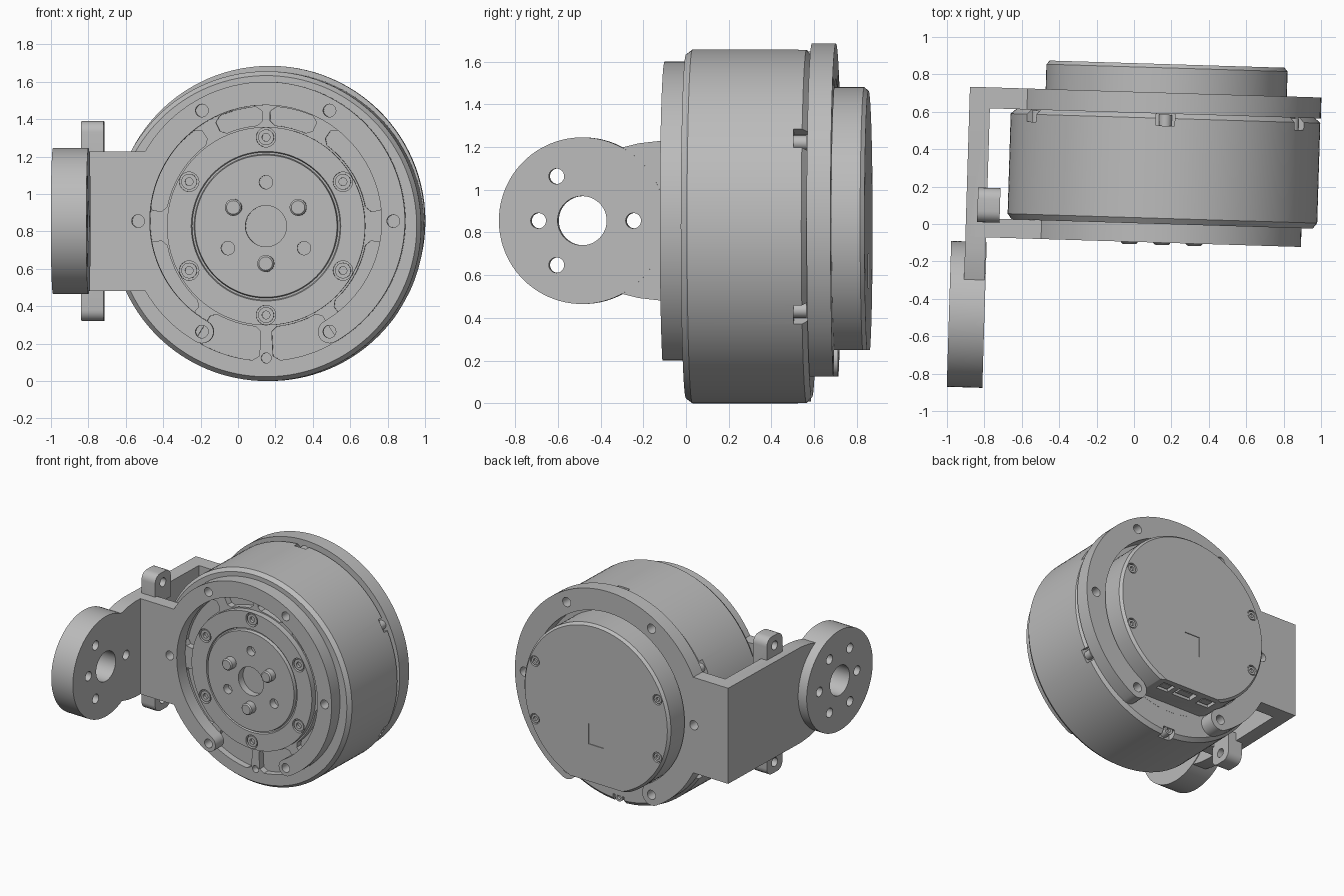
import bpy, bmesh, math
from mathutils import Matrix, Vector

if "Cube" in bpy.data.objects:
    bpy.data.objects.remove(bpy.data.objects["Cube"])

# Heights of the motor axis and of the bracket axis, and the placement of the whole assembly
ZM, ZB = 0.828, 0.855
PLACE = Matrix.Translation((0.151, 0, 0)) @ Matrix.Rotation(math.radians(-1.75), 4, 'Z')

grey = bpy.data.materials.new("machined_grey")
grey.use_nodes = True
COLOUR = (0.5, 0.5, 0.5, 1)
grey.diffuse_color = COLOUR
grey.node_tree.nodes["Principled BSDF"].inputs["Base Color"].default_value = COLOUR


def polar(r, deg, z=0.0):
    a = math.radians(deg)
    return (r * math.cos(a), z + r * math.sin(a))


def arc(r, a0, a1, n, centre=(0, 0)):
    pts = [polar(r, a0 + (a1 - a0) * i / n) for i in range(n + 1)]
    return [(p[0] + centre[0], p[1] + centre[1]) for p in pts]


def prism(bm, outline, d0, d1, axis='Y'):
    """Extrude an outline: (x, z) along Y or (y, z) along X."""
    def put(p, d):
        return (p[0], d, p[1]) if axis == 'Y' else (d, p[0], p[1])
    lo = [bm.verts.new(put(p, d0)) for p in outline]
    hi = [bm.verts.new(put(p, d1)) for p in outline]
    faces = [bm.faces.new(lo), bm.faces.new(hi[::-1])]
    for i in range(len(lo)):
        j = (i + 1) % len(lo)
        faces.append(bm.faces.new((lo[j], lo[i], hi[i], hi[j])))
    bmesh.ops.recalc_face_normals(bm, faces=faces)
    return bm


def lathe(bm, profile, at, seg=128):
    """Revolve (radius, y) points, which begin and end on the axis, about Y."""
    rings = []
    for r, y in profile:
        if r == 0:
            rings.append([bm.verts.new((at[0], y, at[1]))])
        else:
            rings.append([bm.verts.new((at[0] + r * math.cos(t), y, at[1] + r * math.sin(t)))
                          for t in (2 * math.pi * k / seg for k in range(seg))])
    faces = []
    for a, b in zip(rings, rings[1:]):
        for k in range(seg):
            n = (k + 1) % seg
            quad = [a[k % len(a)], a[n % len(a)], b[n % len(b)], b[k % len(b)]]
            faces.append(bm.faces.new(list(dict.fromkeys(quad))))
    bmesh.ops.recalc_face_normals(bm, faces=faces)
    return bm


def rod(bm, r, d0, d1, at, axis='Y', seg=32):
    return prism(bm, arc(r, 0, 360 - 360 / seg, seg - 1, at), d0, d1, axis)


def box(bm, x, y, z):
    return prism(bm, [(x[0], z[0]), (x[1], z[0]), (x[1], z[1]), (x[0], z[1])], *y)


def make(name, bm):
    mesh = bpy.data.meshes.new(name)
    bm.to_mesh(mesh)
    bm.free()
    mesh.materials.append(grey)
    ob = bpy.data.objects.new(name, mesh)
    bpy.context.collection.objects.link(ob)
    ob.matrix_world = PLACE
    return ob


def combine(ob, bm, operation='DIFFERENCE'):
    tool = make("cutter", bm)
    tool.hide_render = True
    mod = ob.modifiers.new("bool", 'BOOLEAN')
    mod.object, mod.operation, mod.solver = tool, operation, 'EXACT'
    bpy.context.view_layer.update()
    dg = bpy.context.evaluated_depsgraph_get()
    mesh = bpy.data.meshes.new_from_object(ob.evaluated_get(dg))
    ob.modifiers.clear()
    ob.data = mesh
    bpy.data.objects.remove(tool)


def sector(r0, r1, a0, a1):
    """Ring sector with softened corners."""
    s = 3
    pts = arc(r1, a0 + s, a1 - s, 12) + [polar(r1 - .025, a1)]
    pts += [polar(r0 + .025, a1)] + arc(r0, a1 - s, a0 + s, 12)
    pts += [polar(r0 + .025, a0), polar(r1 - .025, a0)]
    return [(x, z + ZM) for x, z in pts]


# Motor housing with the stepped output hub
motor = make("motor_housing", lathe(bmesh.new(), [
    (0, .59), (.80, .59), (.828, .565), (.828, .03), (.805, 0), (.53, 0), (.53, -.045),
    (.4, -.045), (.395, -.03), (.385, -.03), (.38, -.055), (0, -.055)], (0, ZM)))
cuts = bmesh.new()
rod(cuts, .11, -.2, 0, (0, ZM), seg=48)
for a in (90, 210, 330):
    rod(cuts, .036, -.2, 0, polar(.235, a, ZM))
for k in range(6):
    rod(cuts, .052, -.2, -.015, polar(.475, 30 + 60 * k, ZM))
    # clip notches around the rear rim
    c, t = Vector(polar(1, 30 + 60 * k)), Vector(polar(.05, 120 + 60 * k))
    o = Vector((0, ZM))
    prism(cuts, [o + c * .77 - t, o + c * .9 - t, o + c * .9 + t, o + c * .77 + t], .525, .65)
for a0, a1 in ((64, 88), (92, 116), (124, 172), (188, 230), (8, 56), (310, 352)):
    prism(cuts, sector(.54, .64, a0, a1), -.2, .05)
for a0, a1 in ((238, 267), (273, 302)):
    prism(cuts, sector(.54, .72, a0, a1), -.2, .05)
rod(cuts, .027, -.2, .05, polar(.705, 270, ZM))
combine(motor, cuts)

# Hub pins, hub screws and rim screws
bm = bmesh.new()
for a in (30, 150, 270):
    lathe(bm, [(0, -.112), (.036, -.112), (.045, -.103), (.045, -.02), (0, -.02)], polar(.2, a, ZM), 32)
make("hub_pins", bm)


def screw(bm, r, front, depth, at):
    """Socket-head screw with its head at y = front, its shank towards front + depth."""
    s = math.copysign(.02, depth)
    lathe(bm, [(0, front + s), (r * .5, front + s), (r * .5, front), (r, front),
               (r, front + depth), (0, front + depth)], at, 24)


bm = bmesh.new()
for k in range(6):
    screw(bm, .042, -.04, .05, polar(.475, 30 + 60 * k, ZM))
    screw(bm, .034, .585, -.07, polar(.785, 30 + 60 * k, ZM))
make("housing_screws", bm)

# Rear cover with a flat underside, connector sockets and a shallow square recess
cover = make("rear_cover", lathe(bmesh.new(), [
    (0, .57), (.645, .57), (.645, .835), (.628, .855), (0, .855)], (0, ZM + .007)))
cuts = box(bmesh.new(), (-1, 1), (.591, 1), (-.5, .25))
combine(cover, cuts)
cuts = box(bmesh.new(), (-.065, .065), (.849, 1), (.54, .7))
SOCKETS = ((-.19, .055), (0, .08), (.17, .05))
for x, w in SOCKETS:
    box(cuts, (x - w, x + w), (.72, .81), (.1, .3))
SCREWS = [(x, ZM + z) for x in (-.54, .54) for z in (-.225, .225)]
for p in SCREWS:
    rod(cuts, .04, .835, 1, p)
combine(cover, cuts)

bm = bmesh.new()
for p in SCREWS:
    screw(bm, .032, .85, -.04, p)
make("cover_screws", bm)
bm = bmesh.new()
for x, w in SOCKETS:
    box(bm, (x - w * .7, x + w * .7), (.735, .79), (.26, .32))
make("connectors", bm)


# Open bracket rings, each with a tongue reaching the side arm
def bracket_ring(name, r_in, r_out, y0, y1, hole):
    mid, cap = (r_in + r_out) / 2, (r_out - r_in) / 2
    pts = arc(r_out, -60, 240, 90)
    pts += arc(cap, 240, 420, 12, polar(mid, 240))[1:-1]
    pts += arc(r_in, 240, -60, 90)
    pts += arc(cap, 120, 300, 12, polar(mid, -60))[1:-1]
    ring = make(name, prism(bmesh.new(), [(x, z + ZB) for x, z in pts], y0, y1))
    tongue = box(bmesh.new(), (-1.0, -r_in - .02), (y0, y1), (ZB - .3725, ZB + .3725))
    combine(ring, tongue, 'UNION')
    holes = bmesh.new()
    for k in range(6):
        rod(holes, hole, y0 - .1, y1 + .1, polar(mid, 60 * k, ZB))
    combine(ring, holes)
    return ring


front = bracket_ring("front_bracket", .62, .745, -.1, .001, .034)
rear = bracket_ring("rear_bracket", .665, .83, .59, .702, .036)

# Side arm: plate, round joint disc and two drilled lugs
YD = -.515
half = [(.702, .3725), (-.16, .3725), (-.25, .362), (-.33, .342), (YD, .3)]
outline = [(y, ZB + z) for y, z in half] + [(y, ZB - z) for y, z in reversed(half)]
arm = make("side_arm", prism(bmesh.new(), outline, -1.05, -.94, 'X'))
combine(arm, rod(bmesh.new(), .39, -1.125, -.935, (YD, ZB), 'X', 96), 'UNION')
for s in (1, -1):
    lug = arc(.06, 0, 90, 6, (.105, .475)) + arc(.06, 90, 180, 6, (.04, .475))
    lug = [(y, ZB + s * z) for y, z in lug + [(-.02, .31), (.165, .31)]]
    combine(arm, prism(bmesh.new(), lug, -.99, -.87, 'X'), 'UNION')
cuts = rod(bmesh.new(), .115, -1.3, -.8, (YD, ZB), 'X', 48)
for k in range(6):
    y, z = polar(.205 if k == 3 else .24, 60 * k, ZB)
    # two of the joint holes stop short of the inner face
    rod(cuts, .036, -1.3, -1.0 if k in (1, 5) else -.8, (YD + y, z), 'X')
for s in (1, -1):
    rod(cuts, .034, -1.3, -.8, (.0725, ZB + s * .455), 'X')
combine(arm, cuts)

# Smooth round walls, crisp edges
for ob in (o for o in bpy.context.collection.objects if o.type == 'MESH'):
    ob.data.shade_smooth()
    ob.data.set_sharp_from_angle(angle=math.radians(25))
